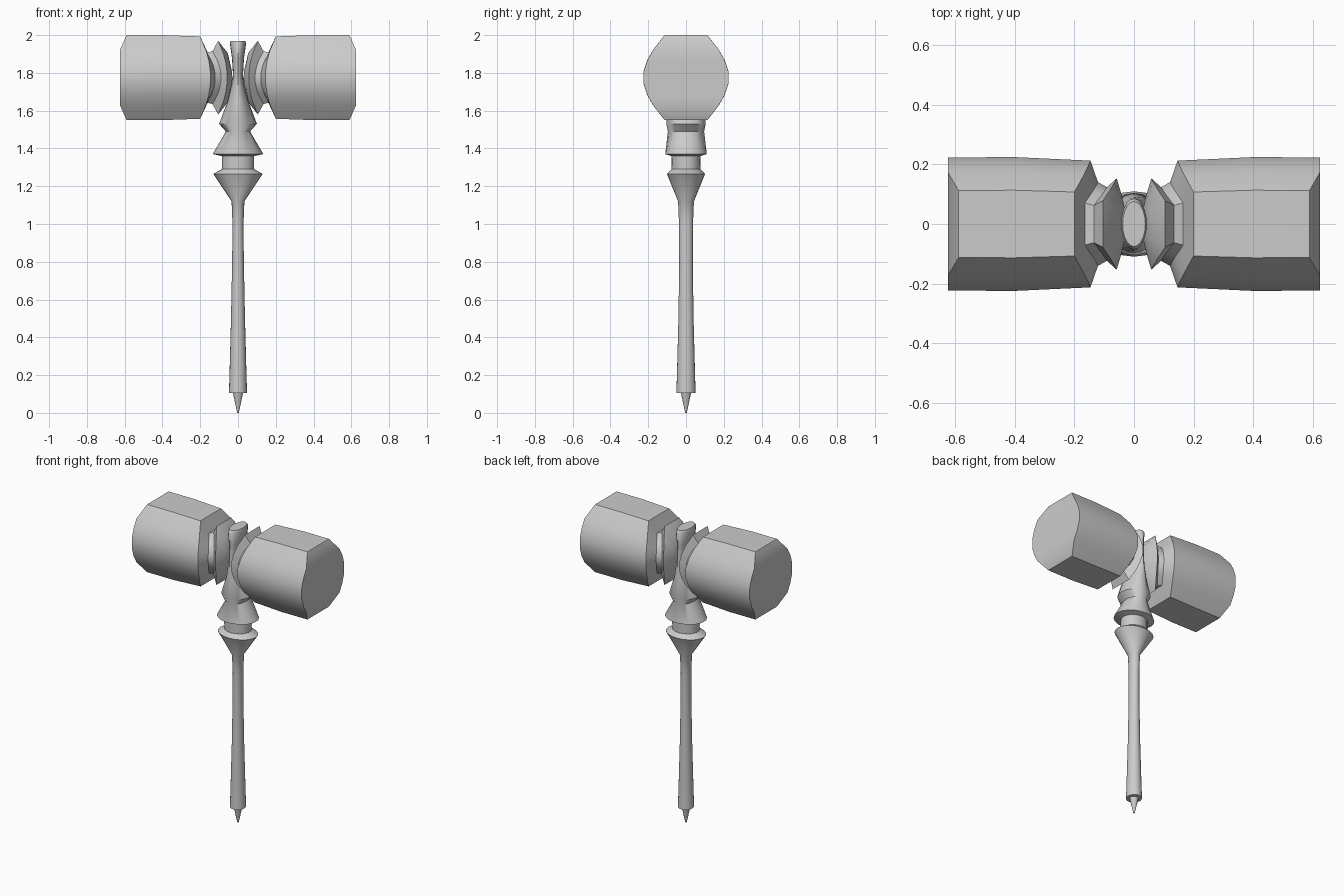
import bpy, bmesh, math

if "Cube" in bpy.data.objects:
    bpy.data.objects.remove(bpy.data.objects["Cube"])


def finish(bm, name, angle):
    bmesh.ops.remove_doubles(bm, verts=bm.verts, dist=0.0001)
    bmesh.ops.recalc_face_normals(bm, faces=bm.faces)
    me = bpy.data.meshes.new(name)
    bm.to_mesh(me)
    bm.free()
    ob = bpy.data.objects.new(name, me)
    bpy.context.collection.objects.link(ob)
    bpy.ops.object.select_all(action='DESELECT')
    bpy.context.view_layer.objects.active = ob
    ob.select_set(True)
    bpy.ops.object.shade_smooth_by_angle(angle=math.radians(angle))
    return ob


def bridge(bm, rings):
    for a, b in zip(rings, rings[1:]):
        n = len(a)
        for i in range(n):
            j = (i + 1) % n
            bm.faces.new((a[i], a[j], b[j], b[i]))


# Turned handle with oval sections: z, half width x, half width y
profile = [
    (0, .004, .004), (.105, .027, .027), (.106, .048, .051), (.2, .045, .048),
    (.5, .037, .040), (.8, .031, .036), (1.0, .029, .037), (1.12, .034, .042),
    (1.265, .131, .101), (1.29, .086, .076), (1.36, .086, .078),
    (1.37, .134, .110), (1.49, .064, .096), (1.53, .100, .104),
    (1.65, .055, .095), (1.78, .026, .088), (1.88, .032, .086),
    (1.955, .043, .086), (1.97, .038, .076)]
bm = bmesh.new()
N = 20
rings = []
for z, hx, hy in profile:
    rings.append([bm.verts.new((hx * math.cos(2 * math.pi * i / N),
                                hy * math.sin(2 * math.pi * i / N), z)) for i in range(N)])
bridge(bm, rings)
bm.faces.new(rings[0])
bm.faces.new(rings[-1])
finish(bm, "handle", 35)

# Head section: flat top and bottom with rounded sides
quarter = [(.5, 1), (.77, .65), (.9, .42), (.99, .15)]
right = quarter + [(y, -z) for y, z in reversed(quarter)]
section = right + [(-y, z) for y, z in reversed(right)]
ZC = 1.775


def square_bend(z):
    return z * z


def end_bend(z):
    return max(0, (abs(z) - .65) / .35)


# Stations: x, bend towards top and bottom, half width y, half height z
stations = [
    (.625, -.035, .226, .225, end_bend),
    (.40, 0, .227, .225, square_bend),
    (.145, .055, .215, .218, square_bend),
    (.12, .045, .142, .132, square_bend),
    (.09, .045, .125, .140, square_bend),
    (.057, .048, .155, .195, square_bend),
    (.040, .014, .095, .130, square_bend),
    (.030, .008, .050, .060, square_bend)]
bm = bmesh.new()
rings = []
for x, b, hy, hz, bend in stations:
    rings.append([bm.verts.new((x + b * bend(z), y * hy, ZC + z * hz)) for y, z in section])
bridge(bm, rings)
# Close both ends with horizontal strips so the bend stays clean
for ring in (rings[0], rings[-1]):
    n = len(ring)
    for i in range(n // 2 - 1):
        bm.faces.new((ring[i], ring[i + 1], ring[n - 2 - i], ring[n - 1 - i]))
head = finish(bm, "mallet_heads", 35)
mirror = head.modifiers.new("other_side", 'MIRROR')
mirror.use_axis = (True, False, False)
mirror.use_mirror_merge = False
